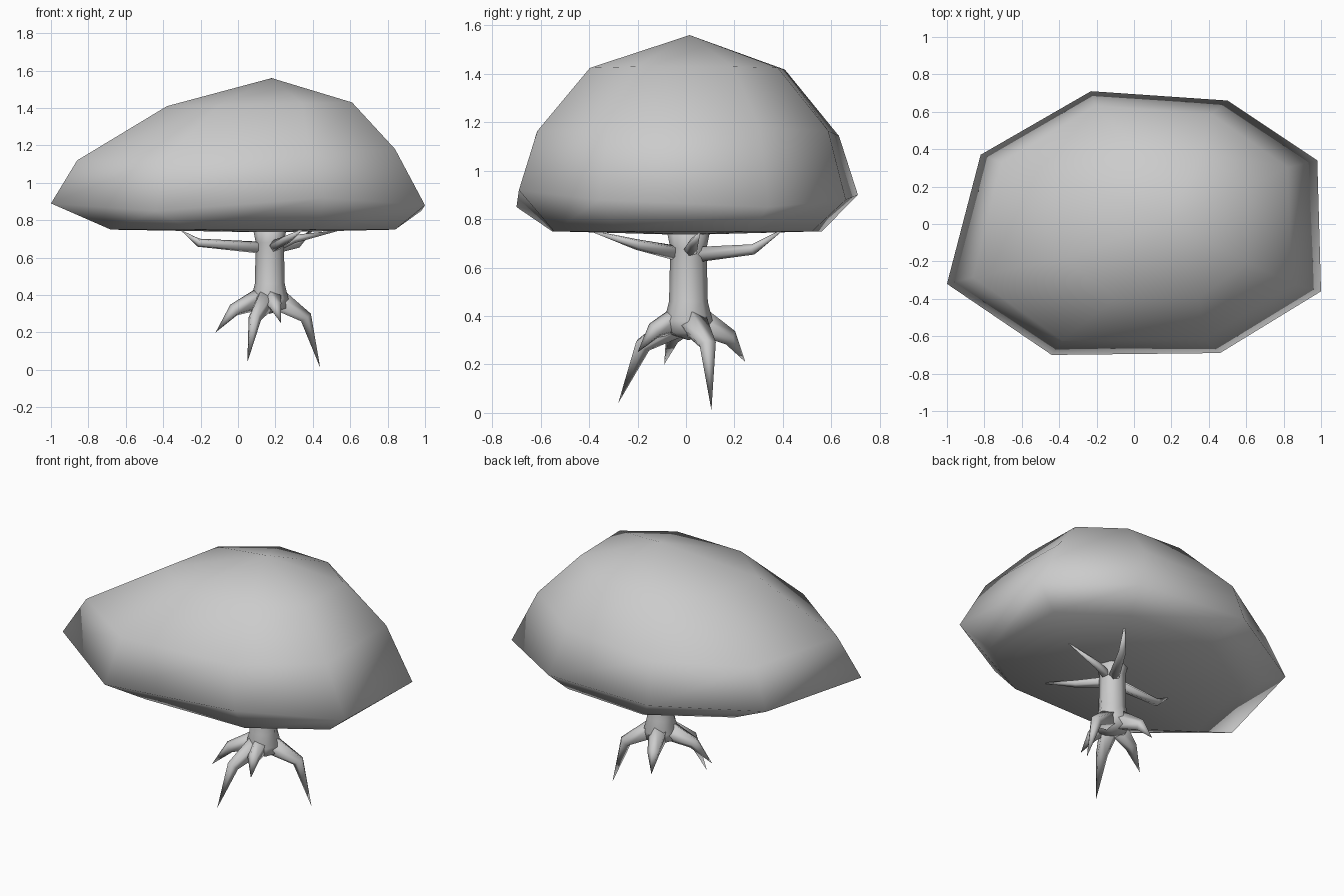
import bpy, bmesh
from math import cos, sin, pi
from mathutils import Vector

cube = bpy.data.objects.get("Cube")
if cube:
    bpy.data.objects.remove(cube, do_unlink=True)

grey = bpy.data.materials.new("plain_grey")
grey.use_nodes = True
COLOUR = (0.6, 0.6, 0.6, 1)
grey.diffuse_color = COLOUR
grey.node_tree.nodes["Principled BSDF"].inputs["Base Color"].default_value = COLOUR


def make_object(name, rings, start=None, end=None):
    """Skin a stack of point rings, closing either end at a point."""
    bm = bmesh.new()
    loops = [[bm.verts.new(p) for p in ring] for ring in rings]
    count = len(loops[0])
    for low, high in zip(loops, loops[1:]):
        for i in range(count):
            j = (i + 1) % count
            bm.faces.new((low[i], low[j], high[j], high[i]))
    for tip, loop in ((start, loops[0]), (end, loops[-1])):
        if tip is None:
            bm.faces.new(loop)
        else:
            v = bm.verts.new(tip)
            for i in range(count):
                bm.faces.new((loop[i], loop[(i + 1) % count], v))
    bmesh.ops.recalc_face_normals(bm, faces=bm.faces)
    mesh = bpy.data.meshes.new(name)
    bm.to_mesh(mesh)
    bm.free()
    mesh.materials.append(grey)
    mesh.polygons.foreach_set("use_smooth", [True] * len(mesh.polygons))
    obj = bpy.data.objects.new(name, mesh)
    bpy.context.collection.objects.link(obj)
    return obj


def limb(name, path, radii, sides=5):
    """Tapered tube along a path that ends in a sharp tip."""
    points = [Vector(p) for p in path]
    rings = []
    for k, radius in enumerate(radii):
        along = (points[k + 1] - points[max(k - 1, 0)]).normalized()
        side = along.cross(Vector((0, 0, 1))).normalized()
        up = side.cross(along)
        rings.append([points[k] + radius * (side * cos(2 * pi * i / sides) + up * sin(2 * pi * i / sides))
                      for i in range(sides)])
    return make_object(name, rings, end=points[-1])


# Canopy: an eight-sided rim, with the other rings shrunk from it
rim = [(-1, -.32, .89), (-.44, -.7, .85), (.46, -.69, .92), (1, -.36, .88),
       (.98, .34, .85), (.5, .66, .88), (-.23, .71, .9), (-.82, .37, .89)]


def ring(cx, sx, sy, z, tilt=0):
    return [(cx + x * sx, y * sy, z + tilt * x) for x, y, _ in rim]


canopy = make_object(
    "canopy",
    [ring(.08, .76, .79, .75), rim, ring(-.01, .85, .89, 1.15, .03), ring(.115, .495, .575, 1.42, .01)],
    start=(.17, 0, .735), end=(.18, .015, 1.56))

# Trunk: narrow column that flares into the roots
CX, CY = .17, .01
profile = [(.33, .09), (.38, .1), (.46, .08), (.68, .075), (.78, .095)]
make_object("trunk", [[(CX + r * cos(pi * i / 4), CY + r * sin(pi * i / 4), z) for i in range(8)]
                      for z, r in profile], start=(CX, CY, .3))

# Roots: knee, then tip
roots = [((.36, .09, .28), (.44, .105, .01)),
         ((.09, -.18, .28), (.05, -.28, .04)),
         ((-.02, -.05, .32), (-.12, -.09, .2)),
         ((.2, -.13, .34), (.23, -.2, .25)),
         ((.1, .18, .31), (.07, .245, .21))]
for n, (knee, tip) in enumerate(roots, 1):
    limb(f"root_{n}", [(CX, CY, .4), knee, tip], (.07, .036))

# Branches reaching up into the canopy
branches = [((-.21, -.05, .68), (-.31, -.06, .75)),
            ((.26, -.2, .695), (.36, -.42, .76)),
            ((.3, .03, .7), (.56, .06, .75)),
            ((.32, .28, .675), (.42, .42, .77))]
for n, (elbow, tip) in enumerate(branches, 1):
    limb(f"branch_{n}", [(CX, CY, .65), elbow, tip], (.035, .023))
